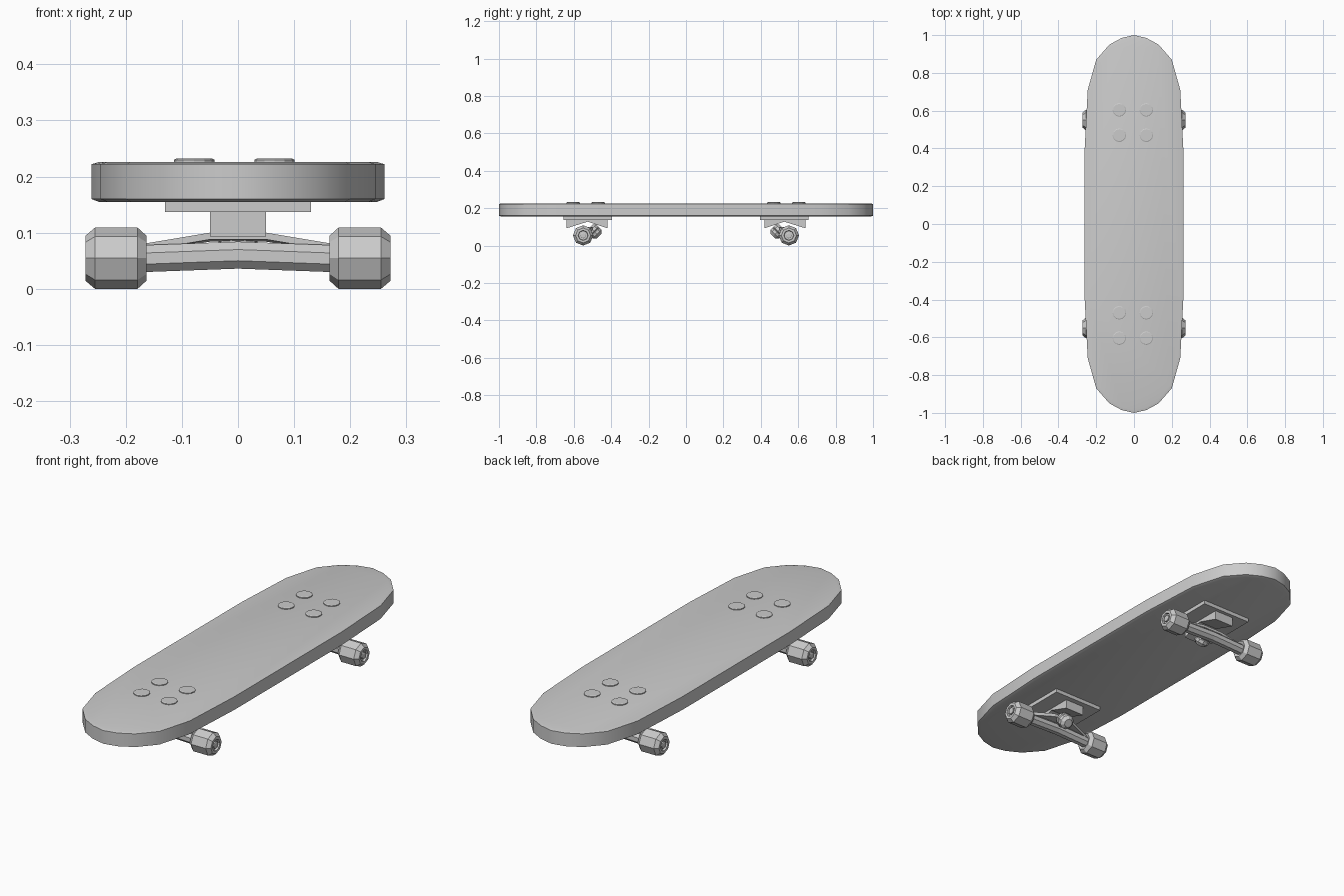
import bpy, bmesh, math
from mathutils import Vector, Matrix

if "Cube" in bpy.data.objects:
    bpy.data.objects.remove(bpy.data.objects["Cube"])


def finish(bm, name, smooth=None):
    bmesh.ops.recalc_face_normals(bm, faces=bm.faces[:])
    me = bpy.data.meshes.new(name)
    bm.to_mesh(me)
    bm.free()
    ob = bpy.data.objects.new(name, me)
    bpy.context.collection.objects.link(ob)
    if smooth:
        bpy.ops.object.select_all(action='DESELECT')
        ob.select_set(True)
        bpy.context.view_layer.objects.active = ob
        bpy.ops.object.shade_smooth_by_angle(angle=math.radians(smooth))
    return ob


def skin(name, rings, smooth=None):
    """Join equal rings of points into a capped solid."""
    bm = bmesh.new()
    vs = [[bm.verts.new(p) for p in ring] for ring in rings]
    n = len(rings[0])
    for a, b in zip(vs, vs[1:]):
        for i in range(n):
            j = (i + 1) % n
            bm.faces.new((a[i], a[j], b[j], b[i]))
    bm.faces.new(vs[0])
    bm.faces.new(vs[-1])
    return finish(bm, name, smooth)


def lathe(name, profile, centre, axis, sides, smooth=None):
    """Spin (radius, distance) pairs about an axis through centre."""
    m = Matrix.Translation(centre) @ Vector(axis).to_track_quat('Z', 'Y').to_matrix().to_4x4()
    rings = [[m @ Vector((r * math.cos(k * math.tau / sides),
                          r * math.sin(k * math.tau / sides), t))
              for k in range(sides)] for r, t in profile]
    return skin(name, rings, smooth)


def extrude_x(name, profile, half):
    return skin(name, [[(x, y, z) for y, z in profile] for x in (-half, half)])


# Deck: rounded plank with a slightly softened rim
q = [(0.261, 0.40), (0.245, 0.71), (0.20, 0.87), (0.13, 0.95), (0.065, 0.985)]
outline = (q + [(0, 1)] + [(-x, y) for x, y in reversed(q)]
           + [(-x, -y) for x, y in q] + [(0, -1)] + [(x, -y) for x, y in reversed(q)])
skin("deck", [[(x * s, y * (1 - (1 - s) * 0.3), z) for x, y in outline]
              for s, z in ((0.95, 0.155), (1, 0.160), (1, 0.222), (0.95, 0.226))], 35)

for sy, end in ((-1, "front"), (1, "back")):
    # Mounting bolts on top of the deck
    for x in (-0.078, 0.065):
        for y in (0.47, 0.604):
            lathe(end + "_bolt", [(0.036, 0), (0.036, 0.010), (0.032, 0.012)],
                  (x, sy * y, 0.220), (0, 0, 1), 12)

    # Base plate and notched pivot block
    extrude_x(end + "_base_plate", [(sy * y, z) for y, z in (
        (0.395, 0.137), (0.655, 0.137), (0.655, 0.158), (0.395, 0.158))], 0.13)
    extrude_x(end + "_pivot_block", [(sy * y, z) for y, z in (
        (0.42, 0.138), (0.42, 0.093), (0.525, 0.128), (0.638, 0.093), (0.638, 0.138))], 0.05)

    # Hanger: octagonal bar arched upward in the middle
    rings = []
    for x, z, r in ((-0.19, 0.053, 0.026), (0, 0.060, 0.026), (0.19, 0.053, 0.026)):
        rings.append([(x, sy * 0.55 + r * math.cos(k * math.pi / 4 + math.pi / 8),
                       z + r * math.sin(k * math.pi / 4 + math.pi / 8)) for k in range(8)])
    skin(end + "_hanger", rings)

    # Web tapering from the bushing out to the wheels
    skin(end + "_hanger_web", [[(x, sy * y, z) for y, z in (
        (0.555, zt - 0.012), (0.555, zt), (yi, zt), (yi, zt - 0.016))]
        for x, zt, yi in ((-0.17, 0.080, 0.535), (-0.05, 0.100, 0.50),
                          (0.05, 0.100, 0.50), (0.17, 0.080, 0.535))])

    # Rounded bushing on the slanted kingpin
    lathe(end + "_bushing", [(0.020, -0.034), (0.034, -0.020), (0.036, -0.004), (0.031, 0),
                             (0.036, 0.004), (0.034, 0.020), (0.020, 0.034)],
          (0, sy * 0.489, 0.075), (0, -sy, -1), 10)

    for sx, side in ((-1, "left"), (1, "right")):
        c = (0, sy * 0.55, 0.0545)
        # Eight-sided wheel with chamfered rims and a recessed hub
        lathe(f"{end}_{side}_wheel", [(0.024, 0.170), (0.040, 0.163), (0.0545, 0.179),
                                      (0.0545, 0.255), (0.040, 0.272), (0.027, 0.272),
                                      (0.025, 0.262)], c, (sx, 0, 0), 8)
        # Axle nut
        lathe(f"{end}_{side}_axle_nut", [(0.016, 0.25), (0.016, 0.270), (0.012, 0.272)],
              c, (sx, 0, 0), 8)
